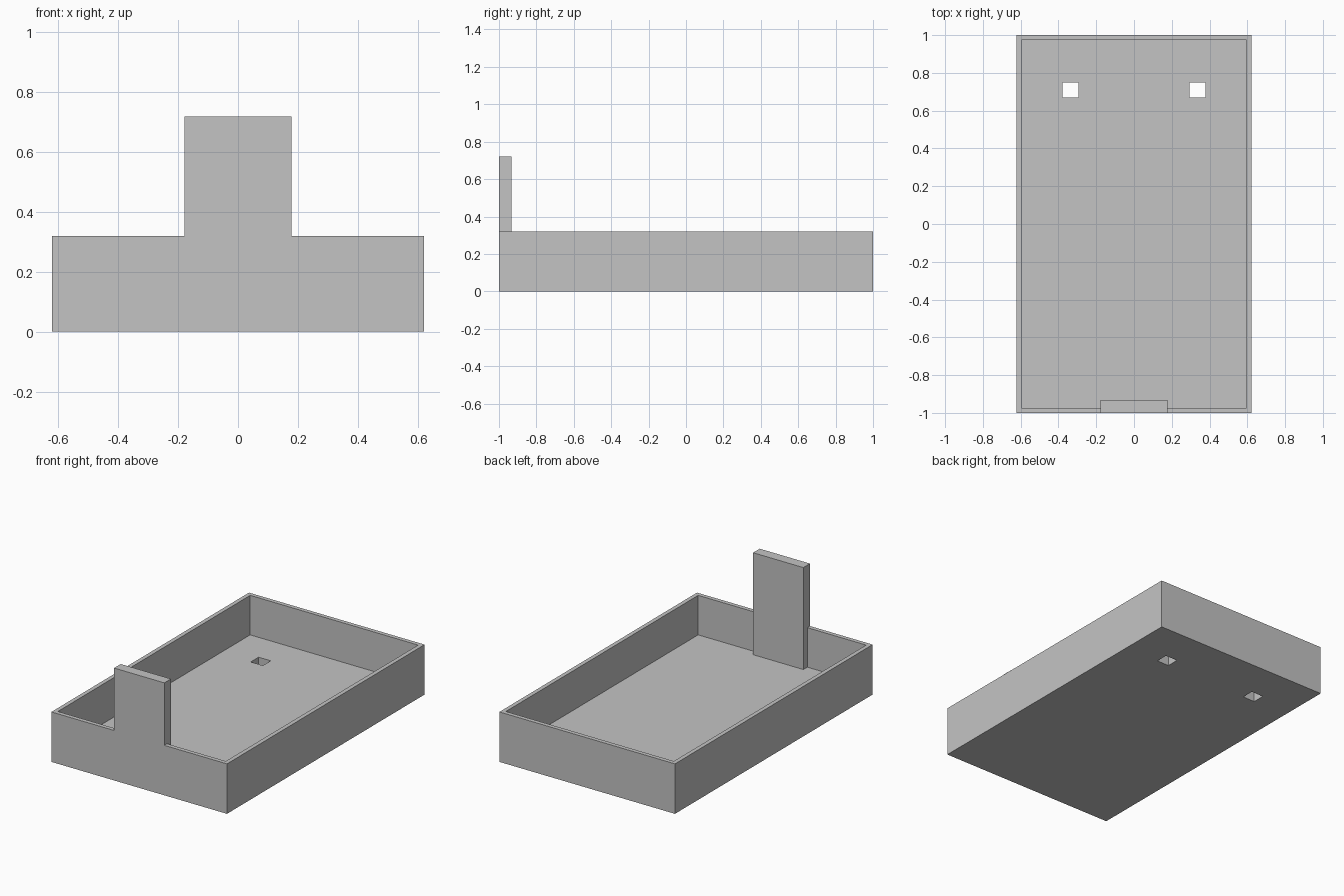
import bpy

cube = bpy.data.objects.get("Cube")
if cube:
    bpy.data.objects.remove(cube, do_unlink=True)

W, L, H = 1.244, 2.0, 0.32      # outer tray size
WALL, FLOOR = 0.027, 0.067      # thicknesses
TAB_W, TAB_T, TAB_TOP = 0.356, 0.067, 0.72

grey = bpy.data.materials.new("plain grey")
grey.use_nodes = True
colour = (0.55, 0.55, 0.55, 1)
grey.diffuse_color = colour
grey.node_tree.nodes["Principled BSDF"].inputs["Base Color"].default_value = colour


def box(name, low, high):
    """Box spanning two opposite corners."""
    bpy.ops.mesh.primitive_cube_add(size=1)
    obj = bpy.context.object
    obj.name = name
    for v in obj.data.vertices:
        v.co = [h if c > 0 else l for c, l, h in zip(v.co, low, high)]
    obj.data.materials.append(grey)
    return obj


def combine(target, other, operation):
    """Apply a boolean and remove the helper."""
    other.hide_render = True
    mod = target.modifiers.new(operation.lower(), 'BOOLEAN')
    mod.operation, mod.solver, mod.object = operation, 'EXACT', other
    bpy.context.view_layer.objects.active = target
    bpy.ops.object.modifier_apply(modifier=mod.name)
    bpy.data.objects.remove(other, do_unlink=True)


# Open tray
tray = box("tray", (-W / 2, -L / 2, 0), (W / 2, L / 2, H))
x, y = W / 2 - WALL, L / 2 - WALL
combine(tray, box("cavity", (-x, -y, FLOOR), (x, y, 1)), 'DIFFERENCE')

# Upright tab, flush with the front wall and rising from the floor
combine(tray, box("tab", (-TAB_W / 2, -L / 2, FLOOR / 2),
                  (TAB_W / 2, -L / 2 + TAB_T, TAB_TOP)), 'UNION')

# Two rectangular holes through the floor
for side in (-1, 1):
    cx = side * 0.336
    combine(tray, box("hole", (cx - 0.043, 0.67, -0.1), (cx + 0.043, 0.75, 0.2)),
            'DIFFERENCE')
